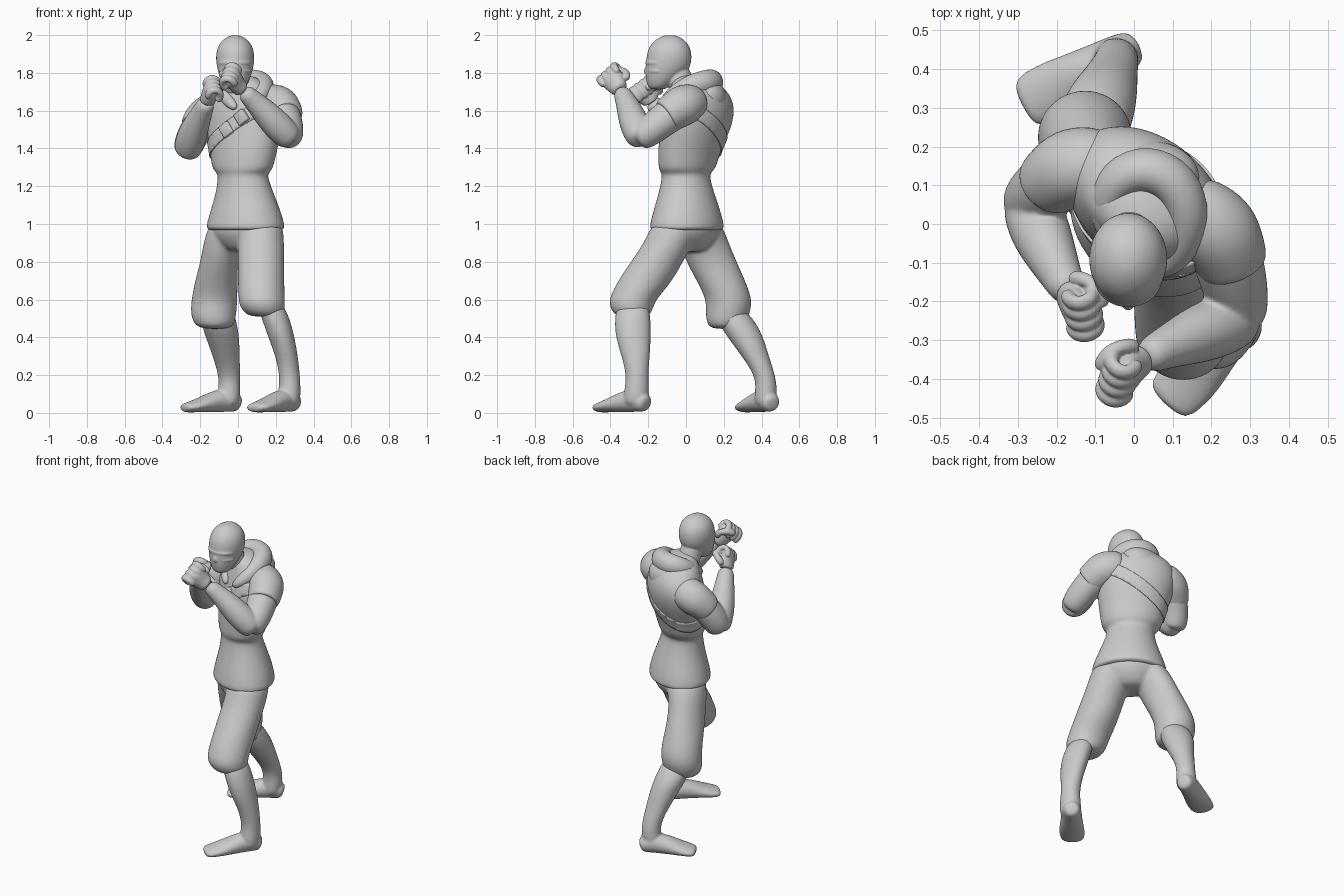
import bpy, bmesh
from math import sin, cos, pi, radians
from mathutils import Vector as V, Matrix

Z = V((0, 0, 1))
YAW = radians(-38)          # torso is turned, left shoulder leading


def finish(name, bm, levels=2):
    bmesh.ops.recalc_face_normals(bm, faces=bm.faces)
    for f in bm.faces:
        f.smooth = True
    me = bpy.data.meshes.new(name)
    bm.to_mesh(me)
    bm.free()
    ob = bpy.data.objects.new(name, me)
    bpy.context.collection.objects.link(ob)
    if levels:
        m = ob.modifiers.new("smooth", 'SUBSURF')
        m.levels = m.render_levels = levels
    return ob


def skin(name, rings, levels=2):
    bm = bmesh.new()
    vs = [[bm.verts.new(p) for p in r] for r in rings]
    n = len(vs[0])
    for a, b in zip(vs, vs[1:]):
        for i in range(n):
            bm.faces.new((a[i], a[(i + 1) % n], b[(i + 1) % n], b[i]))
    bm.faces.new(vs[0][::-1])
    bm.faces.new(vs[-1])
    return finish(name, bm, levels)


def loft(name, secs, yaw=0.0, n=18):
    """Stack of level ellipses: (x, y, z, half width, half depth)."""
    rot = Matrix.Rotation(yaw, 3, 'Z')
    return skin(name, [[V((x, y, z)) + rot @ V((a * cos(2 * pi * i / n), b * sin(2 * pi * i / n), 0))
                        for i in range(n)] for x, y, z, a, b in secs])


def tube(name, pts, ref=Z, n=14, levels=2):
    """Ellipses across a path: (x, y, z, half width, half height)."""
    c = [V(p[:3]) for p in pts]
    rings = []
    for k, p in enumerate(pts):
        t = (c[min(k + 1, len(c) - 1)] - c[max(k - 1, 0)]).normalized()
        side = t.cross(ref).normalized()
        up = side.cross(t)
        rings.append([c[k] + side * p[3] * cos(2 * pi * i / n) + up * p[-1] * sin(2 * pi * i / n)
                      for i in range(n)])
    return skin(name, rings, levels)


def fuse(name, parts, voxel=.009, rounds=6):
    """Melt overlapping parts into one smooth skin."""
    for o in bpy.context.view_layer.objects:
        o.select_set(o in parts)
    bpy.context.view_layer.objects.active = parts[0]
    bpy.ops.object.join()
    ob = parts[0]
    ob.name = name
    m = ob.modifiers.new("melt", 'REMESH')
    m.mode, m.voxel_size, m.use_smooth_shade = 'VOXEL', voxel, True
    m = ob.modifiers.new("relax", 'SMOOTH')
    m.factor, m.iterations = .5, rounds
    return ob


def fist(name, wrist, c, d, n, thumb, size=1.1):
    """d points to the knuckles, n out of the palm."""
    wrist, c, d = V(wrist), V(c), V(d).normalized()
    n = V(n)
    n = (n - d * n.dot(d)).normalized()
    s = d.cross(n)
    at = lambda i, j, k: c + (s * i + d * j + n * k) * size
    parts = [tube("palm", [(*wrist, .046, .044), (*at(0, -.035, -.004), .055, .042),
                           (*at(0, .01, -.006), .068, .042), (*at(0, .05, -.006), .066, .036)], n, 12)]
    # curled fingers
    for f in range(4):
        o = (f - 1.5) * .031
        path = [(0, -.024), (.045, -.024), (.062, -.002), (.052, .028), (.02, .038), (-.005, .028)]
        parts.append(tube("finger", [(*at(o, j, k), .0225) for j, k in path], s, 8))
    # thumb wraps over the fingers
    path = [(.05, -.04, 0), (.068, -.01, .02), (.064, .02, .042), (.03, .035, .052), (.005, .035, .05)]
    parts.append(tube("thumb", [(*at(thumb * i, j, k), .023) for i, j, k in path], d, 8))
    return fuse(name, parts, .004, 2)


# jacket body
torso = loft("jacket_body", [
    (.04, .005, .965, .19, .15), (.04, .005, .97, .224, .18), (.04, .005, .995, .224, .18),
    (.04, .005, 1.06, .204, .168), (.037, .003, 1.15, .167, .142), (.027, 0, 1.24, .142, .12),
    (.025, 0, 1.268, .143, .12), (.025, .003, 1.285, .17, .132), (.025, .01, 1.32, .184, .139),
    (.03, .02, 1.4, .198, .148), (.03, .05, 1.5, .228, .162), (.03, .065, 1.6, .236, .168),
    (.03, .07, 1.68, .205, .147), (.025, .05, 1.74, .15, .12), (.02, .02, 1.79, .06, .06)], YAW, 24)

# diagonal chest strap, cut from the jacket surface
me = bpy.data.meshes.new_from_object(torso.evaluated_get(bpy.context.evaluated_depsgraph_get()))
bm = bmesh.new()
bm.from_mesh(me)
e = V((cos(YAW), sin(YAW), 0))
nrm = (Z * .83 - e * .55).normalized()
mid = V((-.02, -.1, 1.53))
for sgn in (1, -1):
    bmesh.ops.bisect_plane(bm, geom=bm.verts[:] + bm.edges[:] + bm.faces[:], plane_co=mid + nrm * .035 * sgn,
                           plane_no=nrm * sgn, clear_outer=True)
strap = finish("chest_strap", bm, 0)
m = strap.modifiers.new("thickness", 'SOLIDIFY')
m.thickness, m.offset = .007, 1

# pouches on the strap
for k, p in enumerate([(-.06, -.088, 1.5), (.02, -.122, 1.565)]):
    bm = bmesh.new()
    bmesh.ops.create_cube(bm, size=1, matrix=Matrix.Translation(p) @ Matrix.Rotation(YAW * .8, 4, 'Z')
                          @ Matrix.Rotation(radians(-35), 4, 'Y') @ Matrix.Diagonal((.065, .04, .07, 1)))
    bmesh.ops.bevel(bm, geom=bm.edges[:], offset=.008, segments=2, affect='EDGES', profile=.5)
    finish(f"pouch_{k + 1}", bm, 0)

# lowered hood
rim = tube("hood_rim", [(.05, -.13, 1.62, .022), (.115, -.09, 1.67, .044), (.148, .01, 1.73, .06),
                        (.115, .11, 1.752, .068), (.03, .15, 1.755, .068), (-.045, .12, 1.745, .06),
                        (-.075, .05, 1.71, .049), (-.06, -.04, 1.66, .036), (-.01, -.11, 1.61, .022)])
hood = loft("hood_back", [(.04, .12, 1.58, .06, .05), (.04, .125, 1.61, .115, .09), (.04, .12, 1.69, .14, .102),
                          (.04, .11, 1.74, .11, .08), (.04, .11, 1.76, .06, .05)])

# short sleeves
sleeve_l = tube("left_sleeve", [(.12, .05, 1.635, .09), (.175, .02, 1.64, .108), (.222, -.02, 1.628, .113),
                                (.245, -.075, 1.59, .101), (.255, -.105, 1.57, .094), (.257, -.11, 1.567, .085)])
sleeve_r = tube("right_sleeve", [(-.06, .14, 1.6, .09), (-.115, .155, 1.607, .105), (-.167, .147, 1.58, .108),
                                 (-.207, .115, 1.535, .096), (-.222, .103, 1.512, .09), (-.224, .1, 1.508, .08)])
fuse("hooded_jacket", [torso, rim, hood, sleeve_l, sleeve_r], .008, 7)

# head and neck
neck = loft("neck", [(.01, .02, 1.66, .085, .085), (0, -.02, 1.73, .073, .073),
                     (-.012, -.045, 1.79, .069, .074), (-.015, -.06, 1.85, .06, .07)])
skull = loft("skull", [(-.015, -.15, 1.712, .03, .035), (-.015, -.145, 1.725, .055, .058),
                       (-.015, -.122, 1.77, .08, .092), (-.015, -.098, 1.82, .096, .119),
                       (-.015, -.09, 1.87, .104, .122), (-.015, -.088, 1.92, .1, .117),
                       (-.015, -.086, 1.96, .082, .095), (-.015, -.085, 1.987, .05, .06),
                       (-.015, -.085, 2.0, .02, .025)], 0, 20)
face = [tube(name, [(-.015 + x, y + dy, z, r) for x, y in
                    ((-.085, -.135), (-.055, -.19), (0, -.205), (.055, -.19), (.085, -.135))], Z, 10)
        for name, z, r, dy in (("brow", 1.853, .014, -.003), ("mask_edge", 1.81, .013, 0))]
nose = tube("nose", [(-.015, -.2, 1.835, .01), (-.015, -.21, 1.815, .018), (-.015, -.205, 1.79, .016)], V((1, 0, 0)), 10)
fuse("head", [skull, neck, nose] + face, .005, 2)

# bare arms
fuse("left_arm", [
    tube("upper", [(.22, -.02, 1.62, .09), (.245, -.1, 1.565, .094), (.264, -.17, 1.51, .086),
                   (.27, -.23, 1.465, .08), (.264, -.262, 1.45, .06)]),
    tube("lower", [(.29, -.235, 1.44, .058), (.264, -.247, 1.465, .078), (.2, -.272, 1.53, .083),
                   (.13, -.3, 1.605, .069), (.07, -.325, 1.665, .053), (.025, -.348, 1.71, .046)])], .007, 6)
fuse("right_arm", [
    tube("upper", [(-.15, .15, 1.59, .085), (-.208, .11, 1.525, .089), (-.25, .075, 1.45, .086),
                   (-.266, .052, 1.4, .082), (-.268, .035, 1.372, .062)]),
    tube("lower", [(-.276, .065, 1.367, .06), (-.264, .04, 1.4, .079), (-.242, -.02, 1.472, .082),
                   (-.21, -.09, 1.55, .067), (-.18, -.15, 1.615, .052), (-.162, -.185, 1.65, .046)])], .007, 6)
# fists raised in a guard, palms inward, thumbs on top
fist("left_fist", (.03, -.345, 1.705), (-.022, -.382, 1.758), (-.35, -.45, .6), (-.8, .35, -.1), -1)
fist("right_fist", (-.163, -.18, 1.645), (-.145, -.21, 1.69), (.22, -.45, .65), (.8, .2, -.1), 1)

# baggy knee-length trousers
seat = loft("trouser_seat", [(.035, .005, .85, .07, .07), (.035, .005, .875, .13, .11), (.037, .005, .93, .185, .15),
                             (.04, .005, .98, .207, .165), (.04, .005, 1.02, .19, .15)], YAW)
leg_l = loft("left_trouser_leg", [
    (.12, -.05, 1.01, .1, .11), (.12, -.06, .98, .122, .13), (.12, -.09, .9, .126, .136),
    (.122, -.155, .8, .125, .139), (.122, -.215, .7, .125, .148), (.125, -.278, .61, .125, .13),
    (.128, -.288, .57, .124, .12), (.138, -.285, .53, .107, .104), (.145, -.28, .508, .08, .08)])
leg_r = loft("right_trouser_leg", [
    (-.03, .06, 1.01, .1, .11), (-.045, .07, .98, .118, .13), (-.08, .095, .9, .104, .134),
    (-.1, .135, .8, .101, .136), (-.115, .185, .7, .115, .131), (-.125, .23, .6, .124, .124),
    (-.13, .222, .53, .124, .12), (-.127, .212, .475, .112, .105), (-.12, .205, .443, .08, .075)])
fuse("trousers", [seat, leg_l, leg_r], .009, 12)

# bare lower legs with feet, heel to toe
fuse("left_lower_leg", [
    loft("shin", [
        (.16, -.28, .6, .07, .08), (.2, -.283, .5, .075, .098), (.23, -.28, .4, .071, .095),
        (.258, -.266, .3, .06, .076), (.274, -.258, .2, .055, .058), (.274, -.26, .13, .058, .066),
        (.268, -.265, .08, .064, .068), (.265, -.27, .03, .055, .058)]),
    tube("foot", [(.31, -.205, .046, .036, .038), (.298, -.218, .052, .052, .05), (.262, -.26, .07, .06, .066),
                  (.21, -.325, .06, .066, .059), (.15, -.395, .04, .08, .038), (.1, -.445, .028, .076, .027),
                  (.08, -.467, .025, .055, .022)])], .007, 8)
fuse("right_lower_leg", [
    loft("shin", [
        (-.11, .22, .57, .08, .08), (-.1, .275, .47, .097, .102), (-.082, .315, .4, .09, .096),
        (-.062, .367, .3, .073, .073), (-.046, .418, .2, .058, .055), (-.045, .425, .13, .058, .058),
        (-.052, .42, .08, .064, .06), (-.055, .418, .03, .055, .052)]),
    tube("foot", [(.008, .46, .046, .036, .038), (-.008, .452, .052, .052, .05), (-.055, .428, .07, .058, .066),
                  (-.13, .388, .06, .066, .059), (-.205, .347, .04, .08, .038), (-.267, .318, .028, .076, .027),
                  (-.29, .306, .025, .055, .022)])], .007, 8)
